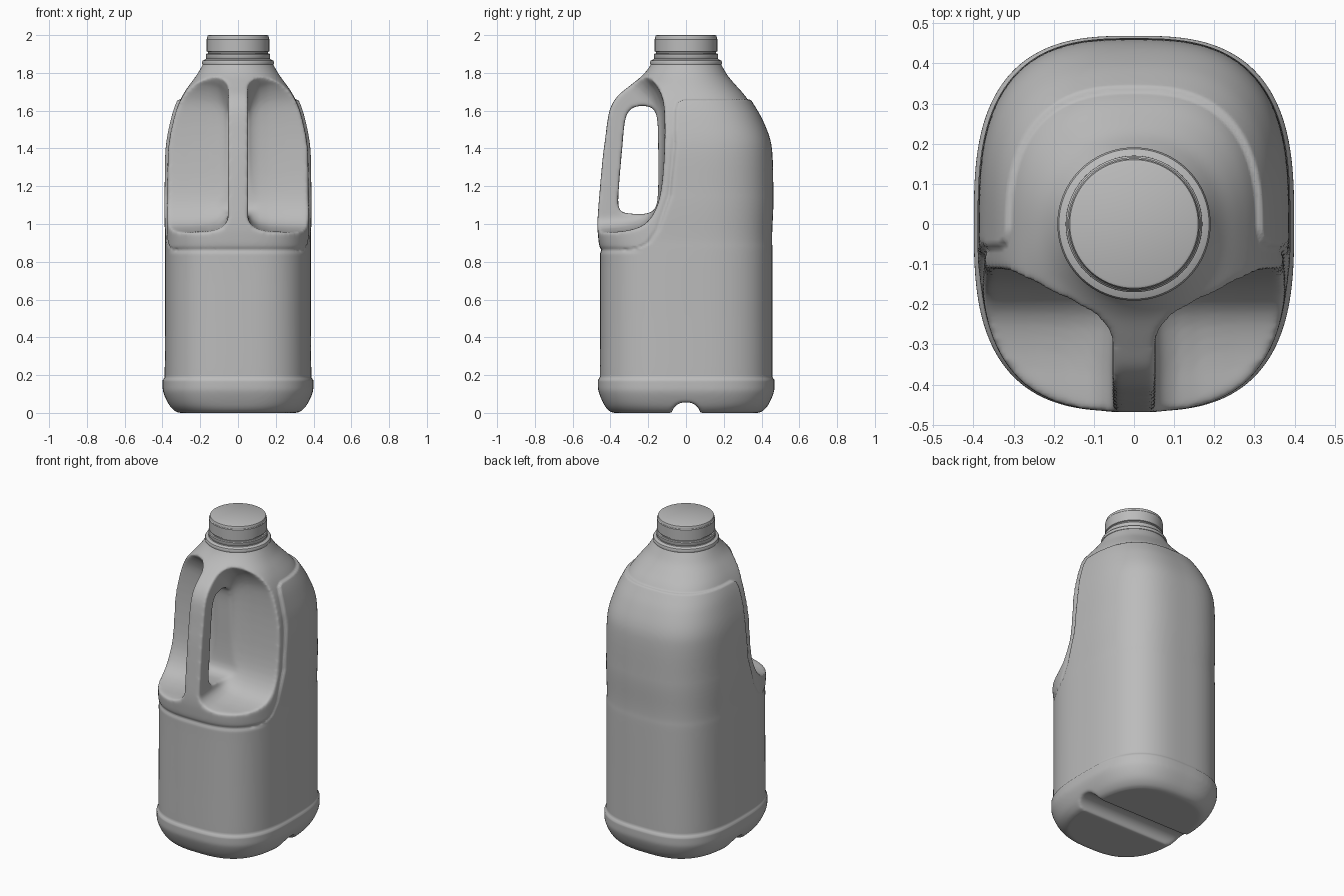
import bpy, bmesh, math

if "Cube" in bpy.data.objects:
    bpy.data.objects.remove(bpy.data.objects["Cube"], do_unlink=True)

grey = bpy.data.materials.new("plain_grey")
grey.use_nodes = True
grey.diffuse_color = (0.5, 0.5, 0.5, 1)
grey.node_tree.nodes["Principled BSDF"].inputs["Base Color"].default_value = (0.5, 0.5, 0.5, 1)


def loft(name, rings, closed_ends=True):
    """Skin a list of closed rings that all have the same point count."""
    bm = bmesh.new()
    rows = [[bm.verts.new(p) for p in ring] for ring in rings]
    n = len(rows[0])
    for a, b in zip(rows, rows[1:]):
        for i in range(n):
            j = (i + 1) % n
            bm.faces.new((a[i], a[j], b[j], b[i]))
    if closed_ends:
        bm.faces.new(rows[0][::-1])
        bm.faces.new(rows[-1])
    bmesh.ops.recalc_face_normals(bm, faces=bm.faces)
    me = bpy.data.meshes.new(name)
    bm.to_mesh(me)
    bm.free()
    me.materials.append(grey)
    ob = bpy.data.objects.new(name, me)
    bpy.context.collection.objects.link(ob)
    return ob


def activate(ob):
    bpy.ops.object.select_all(action='DESELECT')
    ob.select_set(True)
    bpy.context.view_layer.objects.active = ob


def spline(keys, steps):
    """Catmull-Rom samples through rows of key values."""
    out = []
    for i in range(len(keys) - 1):
        p0, p1 = keys[max(i - 1, 0)], keys[i]
        p2, p3 = keys[i + 1], keys[min(i + 2, len(keys) - 1)]
        for s in range(steps):
            t = s / steps
            out.append([0.5 * (2 * b + (c - a) * t + (2 * a - 5 * b + 4 * c - d) * t * t
                               + (3 * b - a - 3 * c + d) * t ** 3)
                        for a, b, c, d in zip(p0, p1, p2, p3)])
    out.append(list(keys[-1]))
    return out


def section(z, a, yf, yb, n, count=112):
    """Superellipse cross-section of the bottle."""
    yc, b = (yf + yb) / 2, (yb - yf) / 2
    pts = []
    for i in range(count):
        t = 2 * math.pi * (i + 0.5) / count
        c, s = math.cos(t), math.sin(t)
        pts.append((a * math.copysign(abs(c) ** (2 / n), c),
                    yc + b * math.copysign(abs(s) ** (2 / n), s), z))
    return pts


# Bottle body: height, half width, front, back, squareness
body_keys = [
    (0.0, .315, -.385, .385, 2.8), (.012, .340, -.41, .41, 2.8),
    (.05, .370, -.437, .44, 2.9), (.11, .386, -.452, .455, 2.9),
    (.17, .388, -.456, .458, 2.9), (.5, .387, -.455, .458, 2.9),
    (.84, .387, -.455, .458, 2.9), (.90, .386, -.462, .456, 2.9),
    (1.0, .383, -.469, .453, 2.9), (1.15, .376, -.459, .450, 2.9),
    (1.35, .373, -.441, .446, 2.9), (1.45, .364, -.428, .432, 2.9),
    (1.55, .343, -.415, .392, 2.8), (1.62, .322, -.398, .352, 2.7),
    (1.68, .294, -.360, .312, 2.6), (1.73, .262, -.300, .268, 2.4),
    (1.78, .225, -.238, .225, 2.2), (1.82, .200, -.202, .200, 2.1),
    (1.85, .184, -.184, .184, 2.0), (1.89, .160, -.160, .160, 2.0)]
bottle = loft("bottle_body", [section(*k) for k in spline(body_keys, 4)])

# Grip pockets: side profiles (y, z) at the handle web and at the outer wall
inner = [(-.8, 1.0), (-.47, 1.03), (-.35, 1.04), (-.24, 1.05), (-.175, 1.10), (-.155, 1.2),
         (-.15, 1.4), (-.155, 1.56), (-.19, 1.63), (-.26, 1.69), (-.33, 1.73), (-.8, 1.9)]
outer = [(-.8, .90), (-.47, .95), (-.32, .965), (-.22, 1.0), (-.16, 1.08), (-.13, 1.2),
         (-.115, 1.4), (-.115, 1.58), (-.13, 1.68), (-.18, 1.77), (-.28, 1.83), (-.8, 1.92)]
inner, outer = spline(inner, 3), spline(outer, 3)
layers = [(.053, 0), (.059, .25), (.075, .5), (.105, .75), (.16, .92), (.25, 1), (.6, 1.1)]
cutters = []
for side, label in ((1, "left"), (-1, "right")):
    rings = [[(side * x, p[0] + (q[0] - p[0]) * t, p[1] + (q[1] - p[1]) * t)
              for p, q in zip(inner, outer)] for x, t in layers]
    cutters.append(loft(label + "_pocket_cutter", rings))

# Finger hole through the web
hole = [(-.30, 1.055), (-.21, 1.055), (-.16, 1.09), (-.147, 1.2), (-.147, 1.4), (-.152, 1.55),
        (-.175, 1.61), (-.23, 1.625), (-.29, 1.61), (-.322, 1.55), (-.338, 1.4), (-.355, 1.2),
        (-.358, 1.1), (-.34, 1.065), (-.30, 1.055)]
hole = spline(hole, 4)[:-1]
cutters.append(loft("finger_hole_cutter", [[(x, y, z) for y, z in hole] for x in (-.1, .1)]))

# Channel across the underside
channel = [(.075 * math.cos(a), .062 * math.sin(a) - .004)
           for a in (2 * math.pi * i / 32 for i in range(32))]
cutters.append(loft("base_channel_cutter", [[(x, y, z) for y, z in channel] for x in (-.6, .6)]))

activate(bottle)
for c in cutters:
    c.hide_render = True
    m = bottle.modifiers.new("cut", 'BOOLEAN')
    m.operation, m.solver, m.object = 'DIFFERENCE', 'EXACT', c
    bpy.ops.object.modifier_apply(modifier=m.name)
for c in cutters:
    bpy.data.objects.remove(c, do_unlink=True)

# Melt the cut edges into soft moulded rims
m = bottle.modifiers.new("melt", 'REMESH')
m.mode, m.voxel_size = 'VOXEL', 0.0085
bpy.ops.object.modifier_apply(modifier=m.name)
m = bottle.modifiers.new("soften", 'SMOOTH')
m.factor, m.iterations = 0.5, 14
bpy.ops.object.modifier_apply(modifier=m.name)


def ease(a, b, v):
    t = min(max((v - a) / (b - a), 0), 1)
    return t * t * (3 - 2 * t)


# Panel edge beside the grip: (z, y)
edge = [(.86, -.34), (.875, -.25), (.90, -.20), (.97, -.15), (1.15, -.085),
        (1.4, -.06), (1.6, -.055), (1.64, -.045), (1.66, -.01), (1.7, .0)]


def edge_y(z):
    for (z0, y0), (z1, y1) in zip(edge, edge[1:]):
        if z <= z1:
            return y0 + (y1 - y0) * max(z - z0, 0) / (z1 - z0)
    return 0


# Moulded relief: raised panel, panel grooves, base bead
me = bottle.data
moves = []
for v in me.vertices:
    x, y, z = v.co
    d = 0
    if .86 < z < 1.7:
        c = edge_y(z)
        d += .013 * (1 - ease(1.648, 1.662, z)) * ease(c - .008, c + .008, y) * ease(.88, 1.15, z)
        if z < 1.5 and abs(x) > .2:
            d -= .006 * math.exp(-((y - c) / .012) ** 2) * (1 - ease(1.42, 1.5, z))
    if .8 < z < .92 and y < -.2:
        d -= .007 * math.exp(-((z - .862) / .012) ** 2) * (1 - ease(-.32, -.22, y))
    if .03 < z < .25:
        d += .011 * ease(.04, .13, z) * (1 - ease(.172, .19, z))
    moves.append(v.co + v.normal * d)
for v, co in zip(me.vertices, moves):
    v.co = co
me.polygons.foreach_set("use_smooth", [True] * len(me.polygons))
me.update()
if not me.materials:
    me.materials.append(grey)


def turned(name, profile, count=96):
    """Revolve (radius, z) points about the vertical axis."""
    ob = loft(name, [[(r * math.cos(2 * math.pi * i / count), r * math.sin(2 * math.pi * i / count), z)
                      for i in range(count)] for r, z in profile])
    activate(ob)
    bpy.ops.object.shade_smooth_by_angle(angle=math.radians(35))
    return ob


# Collar, tamper ring and screw cap
turned("neck_collar", [(.17, 1.835), (.189, 1.845), (.191, 1.856), (.187, 1.865), (.172, 1.872), (.16, 1.875)])
turned("tamper_ring", [(.15, 1.872), (.166, 1.874), (.170, 1.88), (.170, 1.898), (.166, 1.903), (.155, 1.904)])
turned("screw_cap", [(.158, 1.90), (.160, 1.911), (.166, 1.914), (.166, 1.978), (.163, 1.982),
                     (.163, 1.990), (.160, 1.997), (.154, 2.0)])
